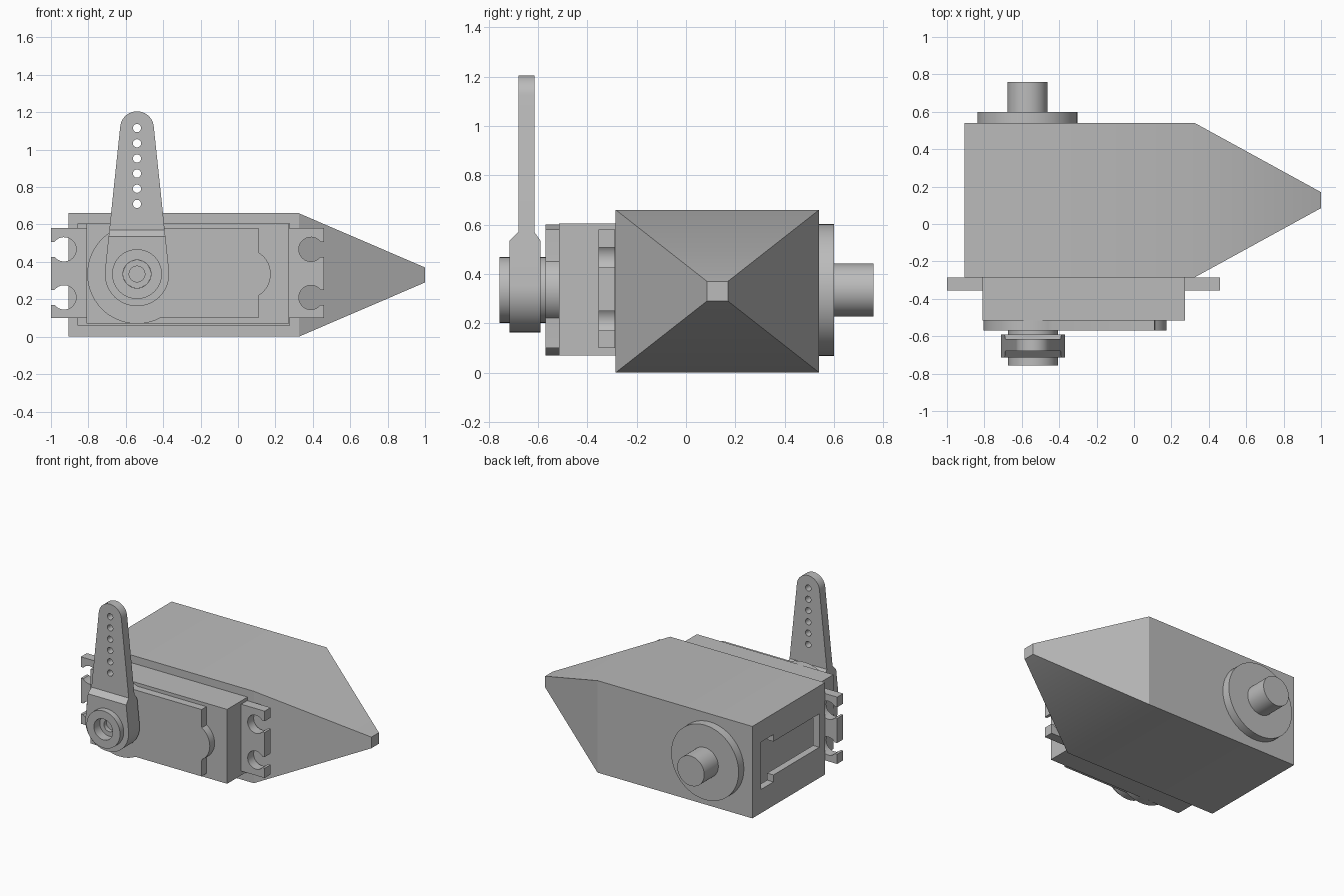
import bpy, bmesh, math
from mathutils import Vector

if "Cube" in bpy.data.objects:
    bpy.data.objects.remove(bpy.data.objects["Cube"])

grey = bpy.data.materials.new("plain grey")
grey.diffuse_color = (0.5, 0.5, 0.5, 1)
grey.use_nodes = True
grey.node_tree.nodes["Principled BSDF"].inputs["Base Color"].default_value = grey.diffuse_color


def finish(bm, name):
    bmesh.ops.recalc_face_normals(bm, faces=bm.faces)
    mesh = bpy.data.meshes.new(name)
    bm.to_mesh(mesh)
    bm.free()
    mesh.materials.append(grey)
    ob = bpy.data.objects.new(name, mesh)
    bpy.context.collection.objects.link(ob)
    return ob


def prism(name, pts, a, b, axis='y'):
    """Extrude an outline: (x, z) along y, or (y, z) along x."""
    bm = bmesh.new()
    place = (lambda p, t: (p[0], t, p[1])) if axis == 'y' else (lambda p, t: (t, p[0], p[1]))
    lo = [bm.verts.new(place(p, a)) for p in pts]
    hi = [bm.verts.new(place(p, b)) for p in pts]
    bm.faces.new(lo)
    bm.faces.new(hi[::-1])
    n = len(pts)
    for i in range(n):
        j = (i + 1) % n
        bm.faces.new((lo[i], lo[j], hi[j], hi[i]))
    return finish(bm, name)


def arc(cx, cz, r, a0, a1, n=24):
    return [(cx + r * math.cos(math.radians(a0 + (a1 - a0) * i / n)),
             cz + r * math.sin(math.radians(a0 + (a1 - a0) * i / n))) for i in range(n + 1)]


def rect(x0, x1, z0, z1):
    return [(x0, z0), (x1, z0), (x1, z1), (x0, z1)]


def disc(name, x, z, r, a, b, n=48):
    return prism(name, arc(x, z, r, 0, 360, n)[:-1], a, b)


def boolean(ob, tool, op='DIFFERENCE'):
    mod = ob.modifiers.new("cut", 'BOOLEAN')
    mod.object, mod.operation, mod.solver = tool, op, 'EXACT'
    bpy.context.view_layer.objects.active = ob
    bpy.ops.object.modifier_apply(modifier=mod.name)
    bpy.data.objects.remove(tool, do_unlink=True)


CX, CZ = -0.54, 0.335          # output axis

# Housing: box that tapers to a small blunt tip
bm = bmesh.new()
rings = [(-0.905, -0.285, 0.54, 0, 0.66), (0.325, -0.285, 0.54, 0, 0.66),
         (1.0, 0.085, 0.17, 0.29, 0.37)]
loops = [[bm.verts.new((x, y, z)) for y, z in rect(y0, y1, z0, z1)]
         for x, y0, y1, z0, z1 in rings]
for p, q in zip(loops, loops[1:]):
    for i in range(4):
        j = (i + 1) % 4
        bm.faces.new((p[i], p[j], q[j], q[i]))
bm.faces.new(loops[0])
bm.faces.new(loops[-1])
housing = finish(bm, "housing")

# Pocket for the motor case and the stepped slot in the end wall
boolean(housing, prism("pocket", rect(-0.855, 0.275, 0.06, 0.605), -0.4, 0.46))
slot = [(-0.22, 0.22), (0.30, 0.22), (0.30, 0.17), (0.44, 0.17),
        (0.44, 0.51), (0.30, 0.51), (0.30, 0.46), (-0.22, 0.46)]
boolean(housing, prism("slot", slot, -1.0, -0.83, 'x'))

# Rear pivot
disc("pivot_flange", -0.57, CZ, 0.268, 0.53, 0.60)
disc("pivot_shaft", -0.57, CZ, 0.107, 0.59, 0.76)

# Motor case seated in the pocket
prism("motor_case", rect(-0.81, 0.274, 0.07, 0.604), -0.515, 0.455)

# Raised gear cover with round left end and bulge at the right
cover = [(0.11, 0.1), (0.11, 0.2)] + arc(0.04, CZ, 0.135, -58, 58, 16) \
    + [(0.11, 0.47), (0.11, 0.58)] + arc(CX, CZ, 0.266, 67, 298, 40)
prism("gear_cover", cover, -0.57, -0.51)

# Mounting ears with keyhole notches
ears = prism("mounting_ears", rect(-1.0, 0.46, 0.1, 0.58), -0.355, -0.287)
for side, hole_x in ((1, 0.39), (-1, -0.93)):
    for z in (0.21, 0.467):
        a = math.degrees(math.asin(0.04 / 0.065))
        key = [(side * dx, dz) for dx, dz in
               [(0.2, -0.04)] + [(0.2, 0.04)] + arc(0, 0, 0.065, a, 360 - a)]
        boolean(ears, prism("keyhole", [(hole_x + dx, z + dz) for dx, dz in key], -0.5, -0.2))

# Output boss under the horn
disc("output_boss", CX, CZ, 0.133, -0.60, -0.56)

# Horn: tapered arm, thick at the hub and thin above
tip_z, hub_r, tip_r = 1.115, 0.172, 0.09
t = math.degrees(math.asin((hub_r - tip_r) / (tip_z - CZ)))
outline = arc(CX, CZ, hub_r, 180 - t, 360 + t, 40) + arc(CX, tip_z, tip_r, t, 180 - t)
horn = prism("horn", outline, -0.8, -0.5)
side_profile = [(-0.715, 0), (-0.59, 0), (-0.59, 0.535), (-0.615, 0.57), (-0.615, 1.4),
                (-0.68, 1.4), (-0.68, 0.57), (-0.715, 0.535)]
boolean(horn, prism("side", side_profile, -1, 0, 'x'), 'INTERSECT')
for i in range(6):
    boolean(horn, disc("hole", CX, 0.71 + i * 0.081, 0.022, -0.8, -0.5, 20))
boolean(horn, disc("hub_hole", CX, CZ, 0.075, -0.8, -0.66))

# Collar ring and screw seat at the hub
collar = disc("hub_collar", CX, CZ, 0.133, -0.757, -0.70)
boolean(collar, disc("collar_hole", CX, CZ, 0.075, -0.8, -0.6))
seat = disc("screw_seat", CX, CZ, 0.0745, -0.69, -0.65)
boolean(seat, disc("screw_hole", CX, CZ, 0.042, -0.75, -0.66))

# Smooth the round surfaces, keep edges sharp
bpy.ops.object.select_all(action='SELECT')
bpy.ops.object.shade_smooth_by_angle(angle=math.radians(25))
